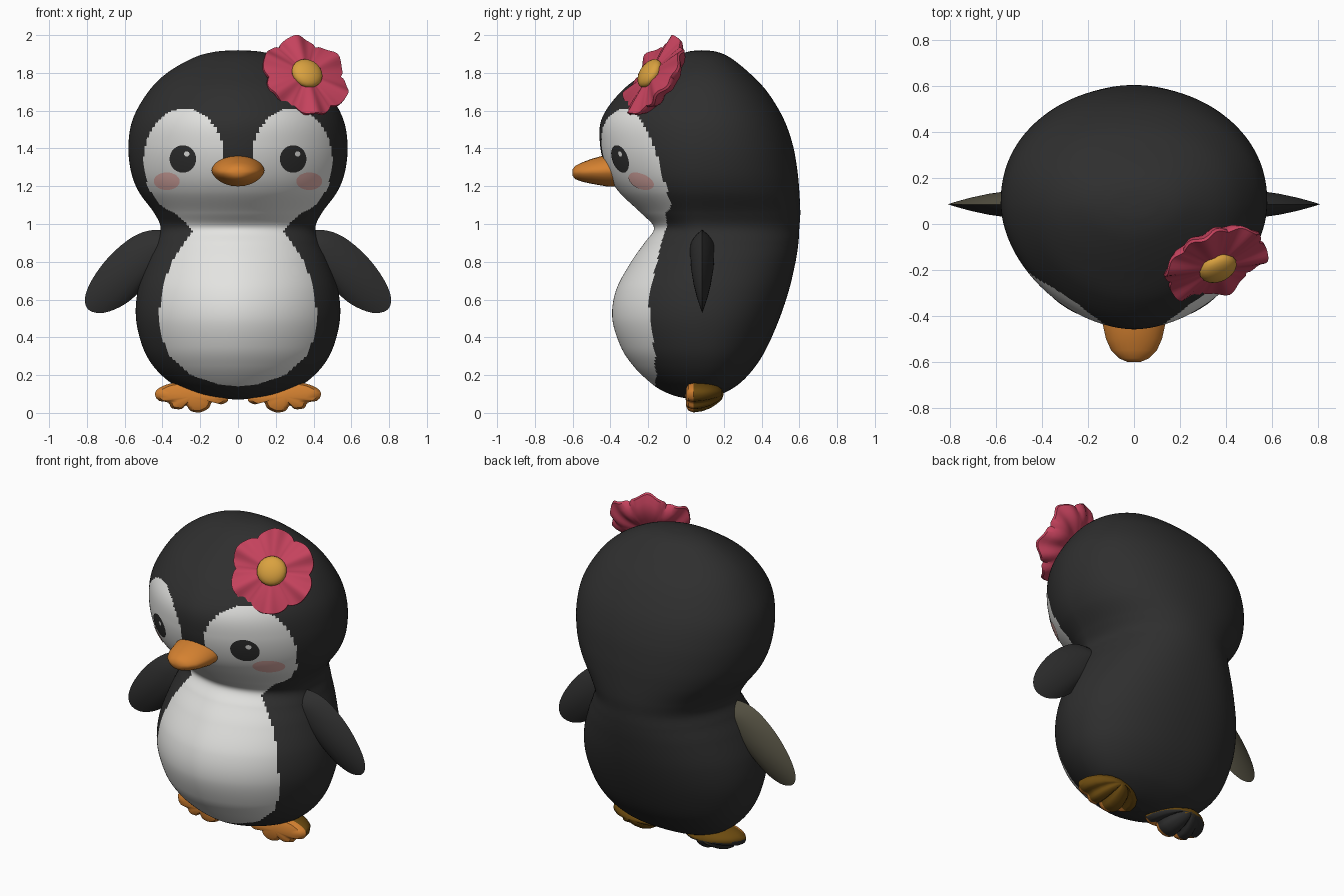
import bpy, bmesh, math
from mathutils import Vector, Matrix
from mathutils.bvhtree import BVHTree

if "Cube" in bpy.data.objects:
    bpy.data.objects.remove(bpy.data.objects["Cube"])


def material(name, *rgb):
    m = bpy.data.materials.new(name)
    m.diffuse_color = (*rgb, 1)
    m.use_nodes = True
    m.node_tree.nodes["Principled BSDF"].inputs["Base Color"].default_value = m.diffuse_color
    return m


BLACK = material("soft black", .028, .028, .028)
WHITE = material("white", .77, .77, .75)
ORANGE = material("orange", .66, .22, .03)
BROWN = material("brown orange", .15, .07, .005)
PINK = material("flower pink", .56, .055, .11)
GOLD = material("gold", .70, .36, .05)
BLUSH = material("blush", .77, .44, .41)
OLIVE = material("dark olive", .085, .078, .052)


def finish(name, bm, mats, rule=None, angle=40):
    """Turn a bmesh into a smooth object; rule(centre, normal) picks the colour."""
    bmesh.ops.remove_doubles(bm, verts=bm.verts, dist=1e-5)
    bmesh.ops.recalc_face_normals(bm, faces=bm.faces)
    bm.normal_update()
    if rule:
        for f in bm.faces:
            f.material_index = rule(f.calc_center_median(), f.normal)
    me = bpy.data.meshes.new(name)
    bm.to_mesh(me)
    for m in mats:
        me.materials.append(m)
    me.shade_smooth()
    me.set_sharp_from_angle(angle=math.radians(angle))
    ob = bpy.data.objects.new(name, me)
    bpy.context.collection.objects.link(ob)
    return ob


def loft(rings):
    """Skin closed rings of points, poles being rings of zero size."""
    bm = bmesh.new()
    vs = [[bm.verts.new(p) for p in r] for r in rings]
    n = len(rings[0])
    for a, b in zip(vs, vs[1:]):
        for i in range(n):
            j = (i + 1) % n
            bm.faces.new((a[i], a[j], b[j], b[i]))
    return bm


def catmull(pts, steps, closed=False):
    """Smooth curve through points of any dimension."""
    n, out = len(pts), []
    get = (lambda i: pts[i % n]) if closed else (lambda i: pts[max(0, min(n - 1, i))])
    for i in range(n if closed else n - 1):
        for k in range(steps):
            t = k / steps
            out.append([.5 * (2 * b + (c - a) * t + (2 * a - 5 * b + 4 * c - d) * t * t
                              + (3 * b - a - 3 * c + d) * t ** 3)
                        for a, b, c, d in zip(get(i - 1), get(i), get(i + 1), get(i + 2))])
    if not closed:
        out.append(list(pts[-1]))
    return out


def circle(n):
    return [(math.cos(2 * math.pi * i / n), math.sin(2 * math.pi * i / n)) for i in range(n)]


# Body and head: height, half width, front y, back y
sections = [
    (.07, 0, .07, .07), (.085, .17, -.04, .15), (.12, .28, -.13, .23), (.17, .37, -.20, .30),
    (.25, .45, -.28, .37), (.35, .505, -.345, .43), (.5, .54, -.39, .495), (.65, .53, -.37, .545),
    (.8, .48, -.29, .58), (.9, .435, -.22, .595), (.98, .41, -.17, .60), (1.06, .445, -.24, .605),
    (1.17, .525, -.355, .60), (1.28, .567, -.42, .59), (1.42, .58, -.455, .565), (1.56, .555, -.445, .515),
    (1.7, .475, -.345, .43), (1.8, .375, -.215, .335), (1.88, .235, -.08, .235), (1.912, .12, .01, .16),
    (1.92, 0, .08, .08)]
rings = []
for z, w, f, b in catmull(sections, 18):
    cy = max(f, min(b, .09))
    ring = []
    for c, s in circle(192):
        # slightly pointed in front, slightly boxy behind
        e = 2 / 2.2 if s > 0 else 2 / 1.82
        x, y = math.copysign(abs(c) ** e, c), abs(s) ** e
        ring.append((w * x, cy + y * ((b if s > 0 else f) - cy), z))
    rings.append(ring)

# White front: half width by height, plus an oval around each eye
white_edge = [(.14, 0), (.15, .1), (.2, .25), (.3, .36), (.4, .405), (.52, .42), (.68, .395), (.8, .35),
              (.9, .285), (.96, .24), (1.0, .27), (1.1, .38), (1.2, .46), (1.33, .5)]


def body_rule(c, n):
    if c.y > .05:
        return 0
    x = abs(c.x)
    if ((x - .285) / .215) ** 2 + ((c.z - 1.33) / .28) ** 2 < 1:
        return 1
    for (z0, w0), (z1, w1) in zip(white_edge, white_edge[1:]):
        if z0 <= c.z < z1:
            return int(x < w0 + (w1 - w0) * (c.z - z0) / (z1 - z0))
    return 0


body_bm = loft(rings)
finish("body", body_bm, [BLACK, WHITE], body_rule, 60)
tree = BVHTree.FromBMesh(body_bm)


# Face details: thin oval plates projected on the face
def plate(name, x, z, rx, rz, mat, lift):
    rs = []
    for s in (0, .25, .5, .75, 1):
        ring = []
        for c, d in circle(28):
            hit = tree.ray_cast(Vector((x + s * rx * c, -2, z + s * rz * d)), Vector((0, 1, 0)))
            ring.append(hit[0] + hit[1].normalized() * lift if hit[1].y < 0 else hit[0] - hit[1] * lift)
        rs.append(ring)
    ob = finish(name, loft(rs), [mat])
    if ob.data.polygons[40].normal.y > 0:
        ob.data.flip_normals()


for side, tag in ((-1, "left"), (1, "right")):
    plate(tag + "_eye", side * .29, 1.345, .07, .072, BLACK, .004)
    plate(tag + "_eye_glint", side * .29 + .022, 1.372, .014, .014, WHITE, .007)
    plate(tag + "_cheek", side * .375, 1.228, .068, .046, BLUSH, .004)

# Beak: y, half width, centre height, half height
beak = [(-.30, 0, 1.285, 0), (-.31, .14, 1.285, .085), (-.42, .14, 1.283, .084), (-.5, .122, 1.279, .066),
        (-.55, .1, 1.275, .051), (-.585, .065, 1.273, .036), (-.6, .03, 1.272, .018), (-.602, 0, 1.272, 0)]
finish("beak", loft([[(w * c, y, z + h * s * abs(s) ** .2) for c, s in circle(24)] for y, w, z, h in beak]),
       [ORANGE], None, 50)

# Flippers: pillow-shaped blades
blade = catmull([(.34, .95), (.45, .968), (.56, .93), (.68, .83), (.77, .71), (.81, .61), (.79, .545),
                 (.71, .53), (.60, .575), (.5, .66), (.40, .76), (.33, .86)], 4, True)
hub = (.41, .87)
for side, tag in ((-1, "left"), (1, "right")):
    rs = []
    for face in (1, -1):
        for s in (0, .3, .55, .75, .9, 1)[::face]:
            rs.append([(side * (hub[0] + s * (x - hub[0])), .086 + face * .066 * (1 - s ** 2),
                        hub[1] + s * (z - hub[1])) for x, z in blade])
    finish(tag + "_flipper", loft(rs), [BLACK, OLIVE],
           lambda c, n: int(side < 0 and n.y > 0))

# Feet: a toed fan outline that is rounded off towards the heel
toes = catmull([(.44, .10), (.42, .13), (.36, .155), (.28, .16), (.2, .14), (.12, .115), (.065, .09),
                (.053, .065), (.09, .045), (.135, .06), (.155, .025), (.20, .003), (.25, .01), (.275, .04),
                (.30, .02), (.35, .025), (.37, .055), (.42, .065)], 3, True)
# y, outline scale, centre height
heel = [(-.002, 0, .085), (0, .6, .085), (.012, .88, .085), (.04, 1, .085), (.085, .96, .088), (.13, .82, .093),
        (.165, .6, .098), (.19, .34, .1), (.2, 0, .1)]
for side, tag in ((-1, "left"), (1, "right")):
    def foot_rule(c, n):
        if c.y < .045:
            return 0
        return 2 if side < 0 and n.z < -.15 else 1
    finish(tag + "_foot", loft([[(side * (.25 + s * (x - .25)), y, zc + s * (z - .085)) for x, z in toes]
                                for y, s, zc in heel]), [ORANGE, BROWN, BLACK], foot_rule)

# Flower: six rippled petals and a domed centre, tilted on the head
normal = Vector((.35, -.77, .53)).normalized()
place = Matrix.Translation((.352, -.162, 1.776)) @ normal.to_track_quat('Z', 'Y').to_matrix().to_4x4()


def petal_ring(s, back):
    ring = []
    for i in range(96):
        a = 2 * math.pi * i / 96
        lobe = abs(math.sin(3 * a))
        r = s * .243 * (1 - s * .14 * (1 - lobe ** .7))
        h = .035 + .03 * s * (lobe - .6) - .02 * s * s + .01 * s * s * math.cos(12 * a)
        if back:
            h -= .085 * (1 - s ** 4) + .015
        ring.append((r * math.cos(a), r * math.sin(a), h))
    return ring


steps = [k / 8 for k in range(9)]
bm = loft([petal_ring(s, False) for s in steps] + [petal_ring(s, True) for s in steps[::-1]])
finish("flower_petals", bm, [PINK]).matrix_world = place
bm = bmesh.new()
bmesh.ops.create_uvsphere(bm, u_segments=20, v_segments=12, radius=1,
                          matrix=Matrix.Translation((0, 0, .04)) @ Matrix.Diagonal((.085, .085, .045, 1)))
finish("flower_centre", bm, [GOLD]).matrix_world = place
